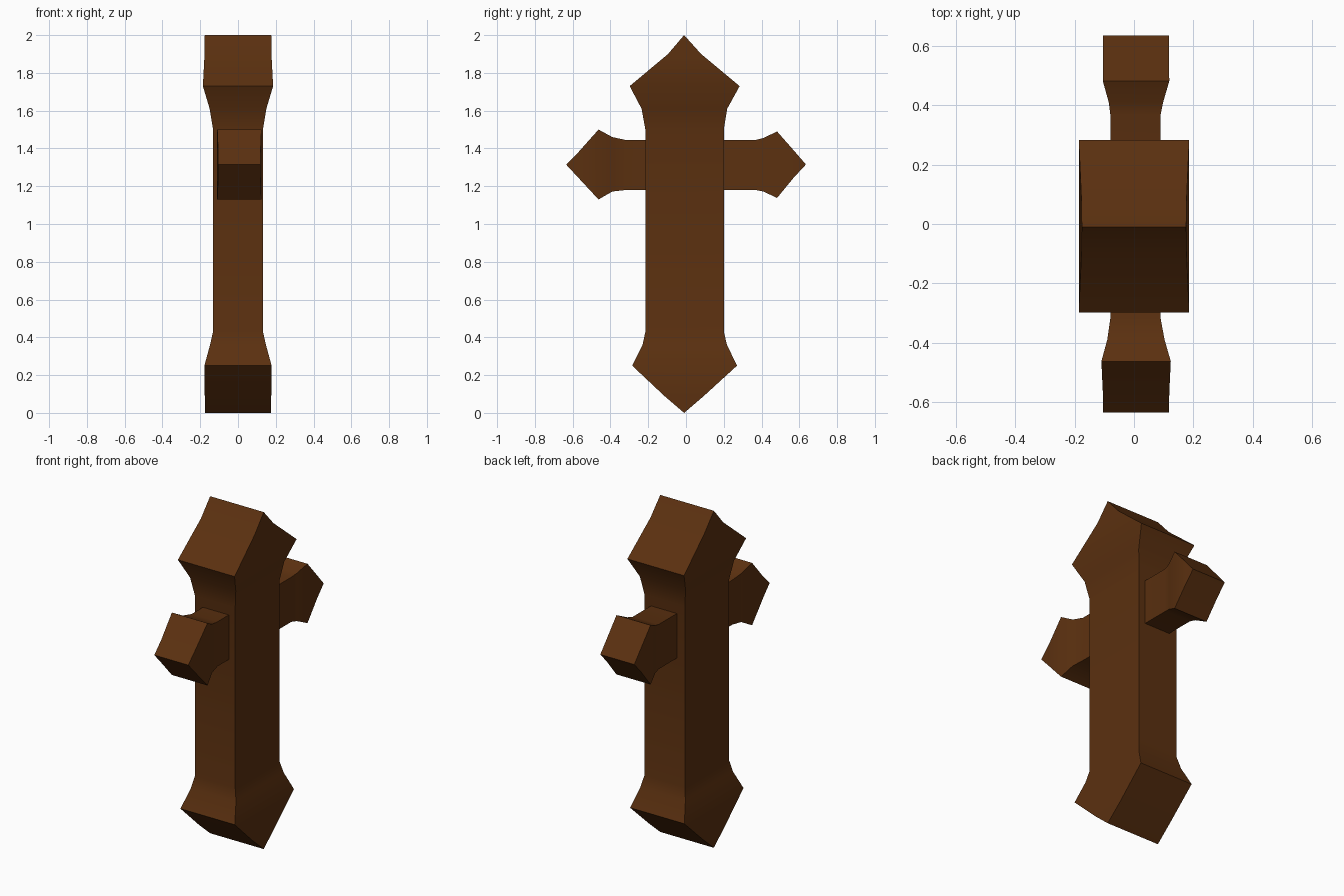
import bpy
import bmesh
import math
from mathutils import Vector

cube = bpy.data.objects.get("Cube")
if cube:
    bpy.data.objects.remove(cube, do_unlink=True)

wood = bpy.data.materials.new("brown wood")
wood.use_nodes = True
brown = (0.105, 0.03, 0.005, 1)
wood.diffuse_color = brown
wood.node_tree.nodes["Principled BSDF"].inputs["Base Color"].default_value = brown


def loft(name, stations, place):
    """Join rectangular sections; a section of zero depth becomes a pointed ridge."""
    bm = bmesh.new()
    rings = []
    for along, low, high, left, right in stations:
        corners = [(left, low), (right, low), (right, high), (left, high)]
        rings.append([bm.verts.new(place(x, d, along)) for x, d in corners])
    for a, b in zip(rings, rings[1:]):
        for i in range(4):
            j = (i + 1) % 4
            bm.faces.new((a[i], a[j], b[j], b[i]))
    bmesh.ops.remove_doubles(bm, verts=bm.verts, dist=0.0005)
    bmesh.ops.recalc_face_normals(bm, faces=bm.faces)
    mesh = bpy.data.meshes.new(name)
    bm.to_mesh(mesh)
    bm.free()
    mesh.materials.append(wood)
    obj = bpy.data.objects.new(name, mesh)
    bpy.context.collection.objects.link(obj)
    bpy.ops.object.select_all(action="DESELECT")
    obj.select_set(True)
    bpy.context.view_layer.objects.active = obj
    bpy.ops.object.shade_smooth_by_angle(angle=math.radians(30))
    return obj


# Upright post: height, depth range, half width
post = [
    (0.0, -0.01, -0.01, 0.176),
    (0.09, -0.115, 0.095, 0.176),
    (0.25, -0.285, 0.27, 0.178),
    (0.36, -0.23, 0.217, 0.148),
    (0.43, -0.215, 0.2, 0.132),
    (1.5, -0.215, 0.2, 0.132),
    (1.61, -0.235, 0.218, 0.15),
    (1.73, -0.298, 0.284, 0.186),
    (1.9, -0.095, 0.08, 0.177),
    (2.0, -0.01, -0.01, 0.176),
]
loft("upright_post", [(z, a, b, -w, w) for z, a, b, w in post],
     lambda x, d, s: Vector((x, d, s)))

# Crossbar: distance along the bar, height range, left and right edges
bar = [
    (-0.635, 1.315, 1.315, -0.105, 0.118),
    (-0.57, 1.245, 1.38, -0.105, 0.119),
    (-0.463, 1.13, 1.5, -0.11, 0.124),
    (-0.39, 1.172, 1.46, -0.09, 0.103),
    (-0.32, 1.18, 1.445, -0.08, 0.09),
    (0.37, 1.18, 1.445, -0.08, 0.09),
    (0.41, 1.172, 1.455, -0.085, 0.098),
    (0.482, 1.138, 1.49, -0.105, 0.119),
    (0.57, 1.245, 1.39, -0.105, 0.118),
    (0.635, 1.315, 1.315, -0.105, 0.118),
]
loft("crossbar", bar, lambda x, d, s: Vector((x, s, d)))
